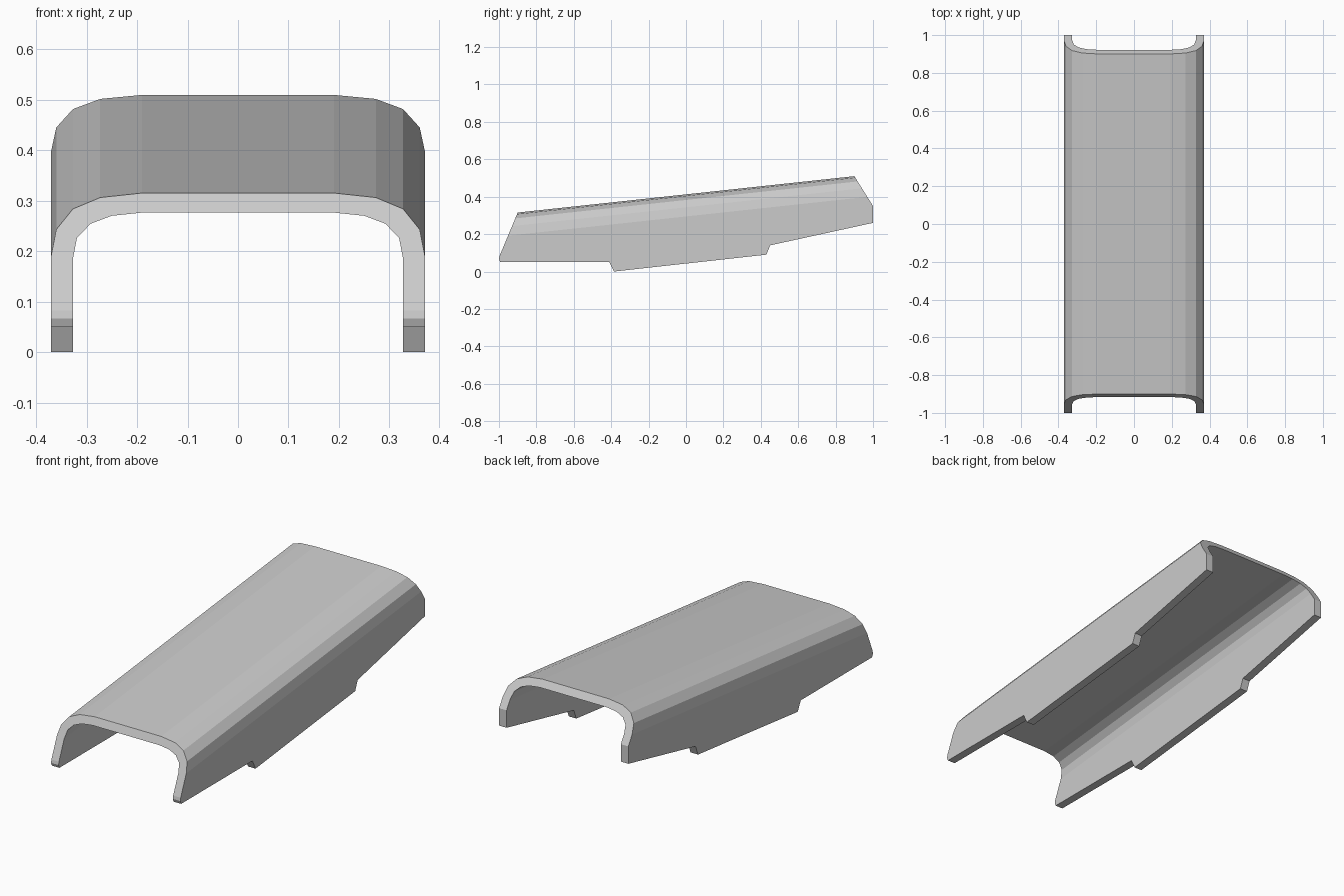
import bpy, bmesh

if "Cube" in bpy.data.objects:
    bpy.data.objects.remove(bpy.data.objects["Cube"])

SLOPE = 0.108    # rise of the roof towards the back
TOP = 0.4125     # roof height at y = 0


def prism(name, start, end):
    """Solid between two matching outlines."""
    bm = bmesh.new()
    a = [bm.verts.new(p) for p in start]
    b = [bm.verts.new(p) for p in end]
    bm.faces.new(a)
    bm.faces.new(b[::-1])
    n = len(a)
    for i in range(n):
        j = (i + 1) % n
        bm.faces.new((a[j], a[i], b[i], b[j]))
    bmesh.ops.recalc_face_normals(bm, faces=bm.faces)
    mesh = bpy.data.meshes.new(name)
    bm.to_mesh(mesh)
    bm.free()
    obj = bpy.data.objects.new(name, mesh)
    bpy.context.collection.objects.link(obj)
    return obj


# Arch cross-section: half-width and depth below the roof
outer = [(0.19, 0), (0.273, 0.0085), (0.327, 0.03), (0.36, 0.069),
         (0.37, 0.118), (0.37, 0.165), (0.37, 0.7)]
inner = [(0.19, 0.037), (0.25, 0.043), (0.292, 0.058), (0.319, 0.085),
         (0.327, 0.124), (0.327, 0.165), (0.327, 0.7)]
section = ([(-x, d) for x, d in outer[::-1]] + outer
           + inner[::-1] + [(-x, d) for x, d in inner])


def section_at(y):
    return [(x, y, TOP + SLOPE * y - d) for x, d in section]


cover = prism("cover_shell", section_at(-1.2), section_at(1.2))

# Side outline: slanted ends and stepped lower edge
side = [(-0.8, 0.554), (-0.997, 0.083), (-1, 0.067), (-0.993, 0.05),
        (-0.41, 0.05), (-0.385, 0), (0.43, 0.09), (0.45, 0.14),
        (1, 0.26), (1, 0.35), (0.8, 0.67)]
cutter = prism("side_cutter", [(-0.6, y, z) for y, z in side],
               [(0.6, y, z) for y, z in side])
cutter.hide_render = True

# Trim the arch to the side outline
mod = cover.modifiers.new("trim", 'BOOLEAN')
mod.operation = 'INTERSECT'
mod.solver = 'EXACT'
mod.object = cutter
bpy.context.view_layer.objects.active = cover
cover.select_set(True)
bpy.ops.object.modifier_apply(modifier=mod.name)
bpy.data.objects.remove(cutter)
